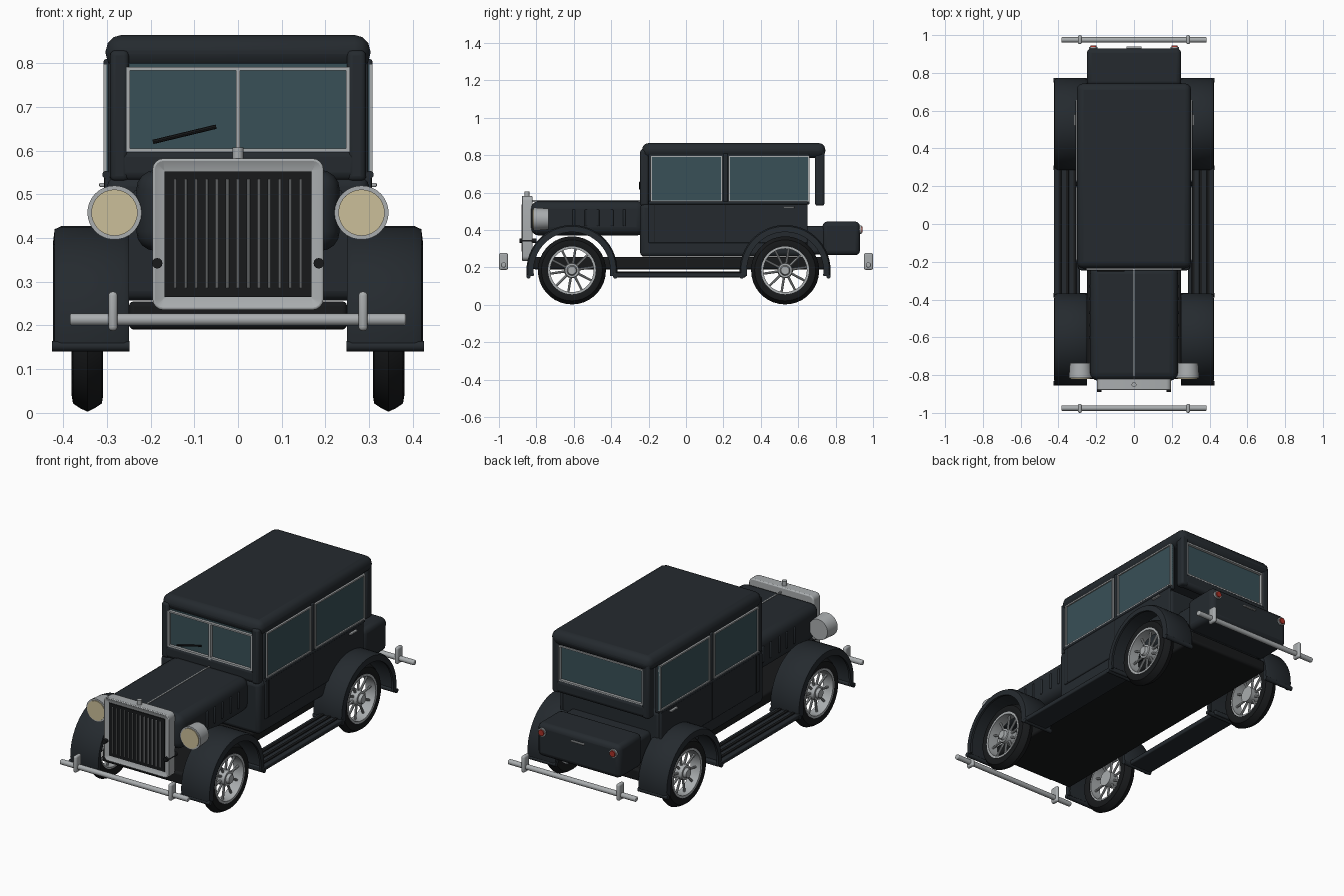
import bpy, bmesh, math
from mathutils import Vector, Matrix

if "Cube" in bpy.data.objects:
    bpy.data.objects.remove(bpy.data.objects["Cube"])


def mat(name, r, g, b):
    m = bpy.data.materials.new(name)
    m.diffuse_color = (r, g, b, 1)
    m.use_nodes = True
    m.node_tree.nodes["Principled BSDF"].inputs["Base Color"].default_value = m.diffuse_color
    return m


PAINT = mat("paint", 0.018, 0.023, 0.028)
BLACK = mat("black", 0.009, 0.010, 0.011)
CHROME = mat("chrome", 0.40, 0.42, 0.43)
GLASS = mat("glass", 0.04, 0.08, 0.095)
LENS = mat("lens", 0.60, 0.52, 0.32)
RED = mat("red", 0.40, 0.03, 0.02)


def finish(name, bm, material, bevel=0, mirror=False, seg=3):
    bmesh.ops.recalc_face_normals(bm, faces=bm.faces)
    me = bpy.data.meshes.new(name)
    bm.to_mesh(me)
    bm.free()
    ob = bpy.data.objects.new(name, me)
    bpy.context.collection.objects.link(ob)
    me.materials.append(material)
    if bevel:
        b = ob.modifiers.new("bevel", "BEVEL")
        b.width, b.segments = bevel, seg
    if mirror:
        ob.modifiers.new("mirror", "MIRROR").use_mirror_merge = False
    bpy.ops.object.select_all(action="DESELECT")
    ob.select_set(True)
    bpy.context.view_layer.objects.active = ob
    bpy.ops.object.shade_smooth_by_angle(angle=math.radians(35))
    return ob


def add_box(bm, x0, x1, y0, y1, z0, z1):
    m = Matrix.Translation(((x0 + x1) / 2, (y0 + y1) / 2, (z0 + z1) / 2))
    bmesh.ops.create_cube(bm, size=1, matrix=m @ Matrix.Diagonal((x1 - x0, y1 - y0, z1 - z0, 1)))


def add_rod(bm, p, q, r, r2=None, n=12):
    p, q = Vector(p), Vector(q)
    rot = (q - p).to_track_quat("Z", "Y").to_matrix().to_4x4()
    bmesh.ops.create_cone(bm, cap_ends=True, segments=n, radius1=r, radius2=r if r2 is None else r2,
                          depth=(q - p).length, matrix=Matrix.Translation((p + q) / 2) @ rot)


def boxes(name, items, material, bevel=0, mirror=False, seg=3):
    bm = bmesh.new()
    for it in items:
        add_box(bm, *it)
    return finish(name, bm, material, bevel, mirror, seg)


def rods(name, items, material, mirror=False, bevel=0):
    bm = bmesh.new()
    for it in items:
        add_rod(bm, *it)
    return finish(name, bm, material, bevel, mirror)


def lathe(name, profile, y, z, material, start=0, sweep=2 * math.pi, steps=36):
    """Revolve a closed (x, radius) profile about the axle at y, z."""
    bm = bmesh.new()
    d = Vector((0, math.cos(start), math.sin(start)))
    vs = [bm.verts.new(Vector((x, y, z)) + d * r) for x, r in profile]
    es = [bm.edges.new((vs[i - 1], vs[i])) for i in range(len(vs))]
    out = bmesh.ops.spin(bm, geom=vs + es, cent=(0, y, z), axis=(1, 0, 0), angle=sweep, steps=steps)
    if sweep < 6:
        bmesh.ops.holes_fill(bm, edges=[e for e in bm.edges if e.is_boundary], sides=0)
    else:
        bmesh.ops.remove_doubles(bm, verts=bm.verts, dist=1e-5)
    return finish(name, bm, material, mirror=True)


def ring_boxes(a0, a1, b0, b1, w):
    """Four strips (a, a, b, b) that outline a rectangle."""
    return [(a0, a1, b0, b0 + w), (a0, a1, b1 - w, b1),
            (a0, a0 + w, b0 + w, b1 - w), (a1 - w, a1, b0 + w, b1 - w)]


# Chassis, body, hood, trunk and roof
boxes("chassis", [(-.25, .25, -.82, .76, .19, .255)], BLACK, .012)
boxes("lower_body", [(-.3, .3, -.245, .65, .257, .54)], PAINT, .022)
boxes("door_panel", [(.29, .306, -.2, .65, .33, .545)], PAINT, .006, True)
boxes("door_seam", [(.3, .307, -.172, -.168, .335, .54), (.3, .307, .208, .212, .335, .54)], BLACK, 0, True)
rods("belt_moulding", [((.302, -.2, .545), (.302, .65, .545), .009)], PAINT, True)
boxes("rear_body", [(-.24, .24, .62, .76, .27, .42)], PAINT, .02)
boxes("trunk", [(-.25, .25, .73, .93, .265, .445)], PAINT, .025)
boxes("trunk_handle", [(-.04, .04, .925, .94, .40, .407)], CHROME, .002)
boxes("hood", [(-.233, .233, -.83, -.22, .37, .556)], PAINT, .045, seg=4)
boxes("hood_hinge", [(-.003, .003, -.82, -.235, .55, .559)], CHROME)
boxes("hood_louvers", [(.225, .239, y - .007, y + .007, .42, .51)
                       for y in (-.6, -.535, -.47, -.395, -.33)], PAINT, .005, True)
boxes("roof", [(-.303, .303, -.235, .745, .785, .865)], PAINT, .036, seg=3)

# Windscreen and rear window: posts, sill, glass and trim
for name, y0, y1, out in (("windscreen", -.245, -.2, -1), ("rear_window", .69, .74, 1)):
    mid = (y0 + y1) / 2
    edge = mid + out * .021
    ya, yb = sorted((mid, edge))
    boxes(name + "_posts", [(.25, .293, y0, y1, .53, .83)], PAINT, .012, True)
    boxes(name + "_sill", [(-.278, .278, y0, y1, .53, .605)], PAINT, .02)
    boxes(name + "_glass", [(-.255, .255, mid - .006, mid + .006, .595, .8)], GLASS)
    strips = [(a, b, ya, yb, c, d) for a, b, c, d in ring_boxes(-.255, .255, .597, .792, .008)]
    boxes(name + "_trim", strips, CHROME)
boxes("windscreen_mullion", [(-.005, .005, -.245, -.225, .59, .79)], CHROME)
rods("wiper", [((-.195, -.246, .62), (-.05, -.246, .655), .005, .005, 8)], BLACK)

# Side windows
boxes("side_upper_panel", [(.275, .298, -.2, .66, .535, .81)], PAINT, .006, True)
for name, y0, y1 in (("front_side_window", -.19, .195), ("rear_side_window", .228, .66)):
    boxes(name + "_glass", [(.29, .301, y0, y1, .553, .797)], GLASS, 0, True)
    strips = [(.29, .308, a, b, c, d) for a, b, c, d in ring_boxes(y0, y1, .55, .798, .008)]
    boxes(name + "_trim", strips, CHROME, 0, True)
boxes("centre_pillar", [(.28, .308, .2, .223, .54, .81)], PAINT, .006, True)
boxes("door_handles", [(.303, .318, .52, .58, .517, .526)], CHROME, .003, True)

# Radiator grille
strips = [(a, b, -.885, -.82, c, d) for a, b, c, d in ring_boxes(-.17, .17, .262, .553, .03)]
bm = bmesh.new()
add_box(bm, -.196, .196, -.88, -.82, .235, .582)
front = min(bm.faces, key=lambda f: f.calc_center_median().y)
bmesh.ops.bevel(bm, geom=[e for e in bm.edges if abs((e.verts[0].co - e.verts[1].co).y) > .01],
                offset=.025, segments=4, affect="EDGES", profile=.5)
front = min(bm.faces, key=lambda f: f.calc_center_median().y)
bmesh.ops.inset_region(bm, faces=[front], thickness=.027)
bmesh.ops.translate(bm, verts=front.verts, vec=(0, .012, 0))
finish("grille_shell", bm, CHROME, .006, seg=2)
boxes("grille_core", [(-.168, .168, -.873, -.85, .265, .552)], BLACK)
rods("grille_bars", [((i * .024, -.876, .285), (i * .024, -.876, .535), .003, .003, 8)
                     for i in range(-6, 7)], CHROME)
rods("radiator_cap", [((0, -.85, .575), (0, -.85, .607), .013)], CHROME)
rods("horns", [((.185, -.89, .342), (.185, -.8, .342), .012)], BLACK, True)

# Headlights and tail lights
rods("headlight_shells", [((.283, -.735, .458), (.283, -.815, .458), .056, .062, 32)], CHROME, True)
rods("headlight_lenses", [((.283, -.80, .458), (.283, -.82, .458), .053, .053, 32)], LENS, True)
rods("headlight_brackets", [((.2, -.765, .44), (.27, -.765, .44), .012)], PAINT, True)
rods("tail_light_rims", [((.215, .92, .402), (.215, .938, .402), .023, .023, 20)], CHROME, True)
rods("tail_lights", [((.215, .93, .402), (.215, .944, .402), .018, .016, 20)], RED, True)

# Bumpers
for name, s in (("front_bumper", -1), ("rear_bumper", 1)):
    rods(name, [((-.385, s * .975, .213), (.385, s * .975, .213), .014, .014, 16)], CHROME, bevel=.005)
    boxes(name + "_guards", [(.276, .297, s * .976 - .024, s * .976 + .024, .187, .277)], CHROME, .009, True)

# Running boards
boxes("running_boards", [(.285, .423, -.39, .32, .147, .172)], PAINT, .006, True)
boxes("running_board_ribs", [(x, x + .016, -.37, .3, .17, .177) for x in (.305, .345, .385)],
      BLACK, .002, True)

# Wheels and fenders
TYRE = [(.315, .125), (.309, .145), (.312, .163), (.328, .174), (.345, .182),
        (.362, .174), (.378, .163), (.381, .145), (.375, .125)]
RIM = [(.318, .116), (.318, .128), (.379, .128), (.379, .116)]
FENDER = [(.25, .215), (.25, .237), (.262, .243), (.405, .243), (.42, .236), (.424, .205),
          (.412, .205), (.407, .228), (.264, .229), (.26, .215)]
for name, y in (("front", -.61), ("rear", .53)):
    z = .184
    lathe(name + "_tyres", TYRE, y, z, BLACK)
    lathe(name + "_rims", RIM, y, z, CHROME)
    spokes = [((.348, y, z), (.348, y + .12 * math.cos(a), z + .12 * math.sin(a)), .007, .006, 8)
              for a in (i * math.pi / 5 + .15 for i in range(10))]
    rods(name + "_spokes", spokes, CHROME, True)
    rods(name + "_hubs", [((.318, y, z), (.372, y, z), .042, .038, 24),
                          ((.37, y, z), (.387, y, z), .028, .022, 24)], CHROME, True)
    lathe(name + "_fenders", FENDER, y, z, PAINT, math.radians(-8), math.radians(196), 28)
    tips = [((.248, y + s * .232, .152), (.426, y + s * .232, .152), .012) for s in (-1, 1)]
    rods(name + "_fender_beads", tips, PAINT, True)
